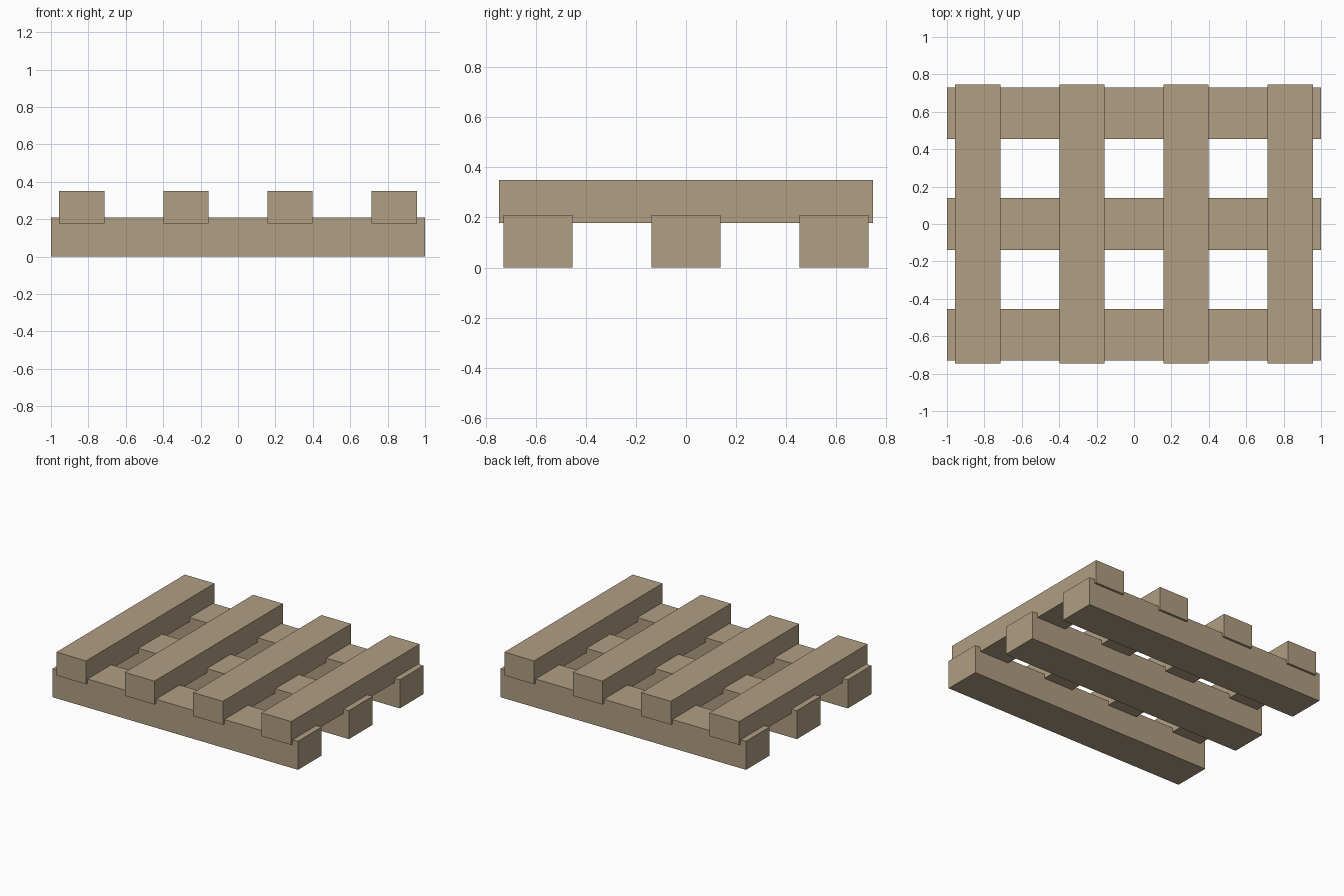
import bpy

default_cube = bpy.data.objects.get("Cube")
if default_cube:
    bpy.data.objects.remove(default_cube, do_unlink=True)

# Single weathered wood colour
wood = bpy.data.materials.new("weathered_wood")
wood.use_nodes = True
colour = (0.434, 0.342, 0.223, 1)
wood.diffuse_color = colour
shader = next(n for n in wood.node_tree.nodes if n.type == "BSDF_PRINCIPLED")
shader.inputs["Base Color"].default_value = colour


def plank(name, size, centre):
    """Add a square-edged plank with its dimensions baked into the mesh."""
    bpy.ops.mesh.primitive_cube_add(size=1)
    obj = bpy.context.object
    obj.name = obj.data.name = name
    for v in obj.data.vertices:
        v.co = [c * s for c, s in zip(v.co, size)]
    obj.location = centre
    obj.data.materials.append(wood)
    return obj


# Three bearers running left to right
for i, label in enumerate(("front", "middle", "back")):
    plank(f"{label}_bearer", (2, 0.276, 0.21), (0, (i - 1) * 0.592, 0.105))

# Four deck slats running front to back, notched slightly into the bearers
for i in range(4):
    plank(f"deck_slat_{i + 1}", (0.242, 1.494, 0.172),
          ((i - 1.5) * 0.557, 0, 0.264))
